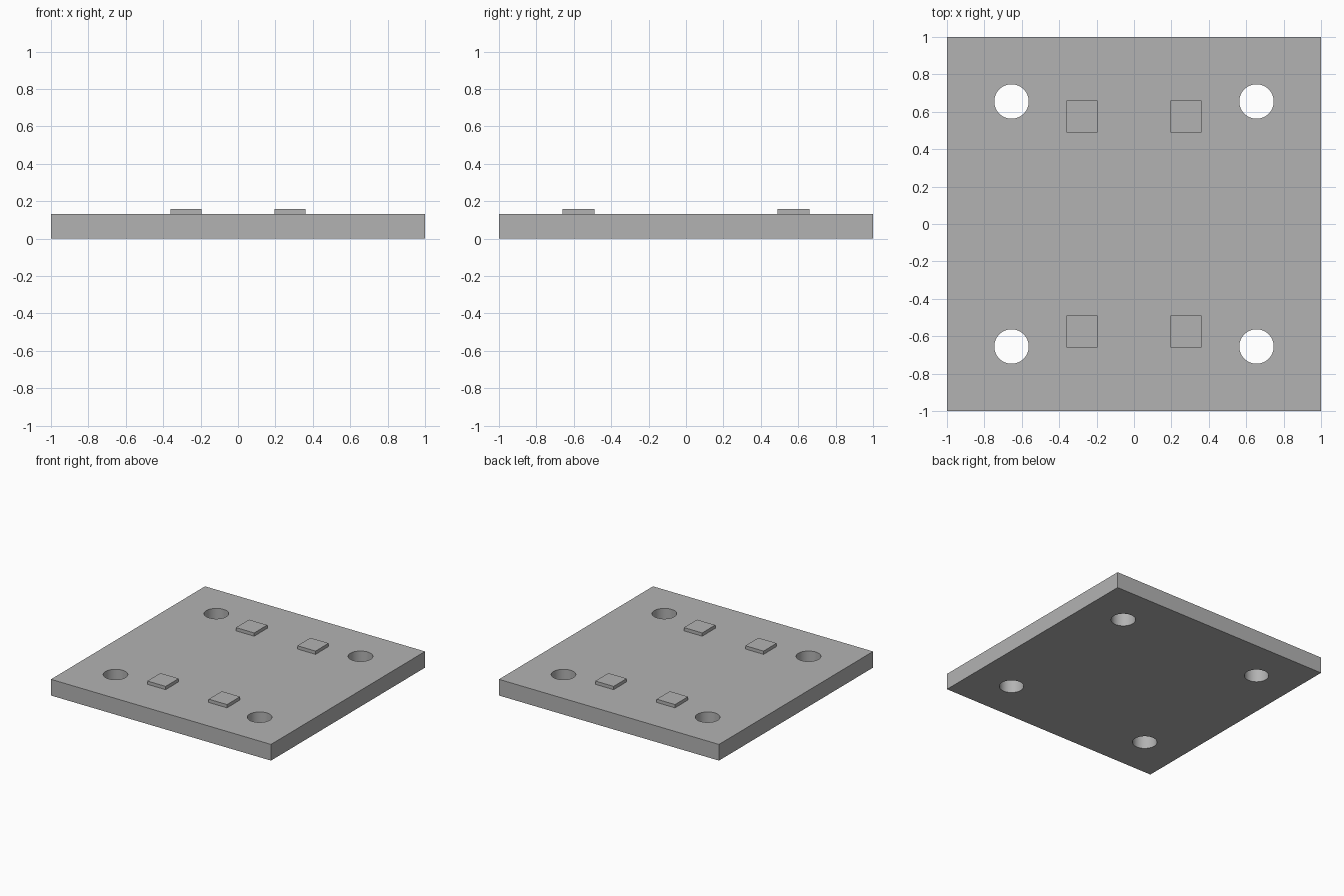
import bpy
from mathutils import Matrix, Vector
import bmesh

default_cube = bpy.data.objects.get("Cube")
if default_cube:
    bpy.data.objects.remove(default_cube, do_unlink=True)

PLATE_TOP = 0.133
PAD_TOP = 0.16
HOLE_OFFSET = 0.655
HOLE_RADIUS = 0.092
CORNERS = [(sx, sy) for sx in (-1, 1) for sy in (-1, 1)]

grey = bpy.data.materials.new("plain grey")
grey.use_nodes = True
colour = (0.45, 0.45, 0.45, 1)
grey.diffuse_color = colour
grey.node_tree.nodes["Principled BSDF"].inputs["Base Color"].default_value = colour


def add_object(name, bm):
    mesh = bpy.data.meshes.new(name)
    bm.to_mesh(mesh)
    bm.free()
    mesh.materials.append(grey)
    obj = bpy.data.objects.new(name, mesh)
    bpy.context.collection.objects.link(obj)
    return obj


def add_box(name, size, centre):
    bm = bmesh.new()
    bmesh.ops.create_cube(bm, size=1)
    bmesh.ops.scale(bm, vec=Vector(size), verts=bm.verts)
    bmesh.ops.translate(bm, vec=Vector(centre), verts=bm.verts)
    return add_object(name, bm)


# Square base plate
plate = add_box("base_plate", (2, 2, PLATE_TOP), (0, 0, PLATE_TOP / 2))

# Four round through holes, cut with one hidden helper
bm = bmesh.new()
for sx, sy in CORNERS:
    place = Matrix.Translation((sx * HOLE_OFFSET, sy * HOLE_OFFSET, PLATE_TOP / 2))
    bmesh.ops.create_cone(bm, cap_ends=True, segments=64, radius1=HOLE_RADIUS,
                          radius2=HOLE_RADIUS, depth=PLATE_TOP * 3, matrix=place)
cutter = add_object("hole_cutter", bm)
cutter.hide_render = True
cutter.hide_viewport = True

cut = plate.modifiers.new("bolt_holes", "BOOLEAN")
cut.operation = "DIFFERENCE"
cut.solver = "EXACT"
cut.object = cutter
bpy.context.view_layer.objects.active = plate
plate.select_set(True)
bpy.ops.object.modifier_apply(modifier=cut.name)
bpy.data.objects.remove(cutter, do_unlink=True)
bpy.ops.object.shade_smooth_by_angle()

# Four low raised pads
for sx, sy in CORNERS:
    name = ("back" if sy > 0 else "front") + ("_left" if sx > 0 else "_right") + "_pad"
    add_box(name, (0.166, 0.17, PAD_TOP - PLATE_TOP),
            (sx * 0.279, sy * 0.575, (PAD_TOP + PLATE_TOP) / 2))
